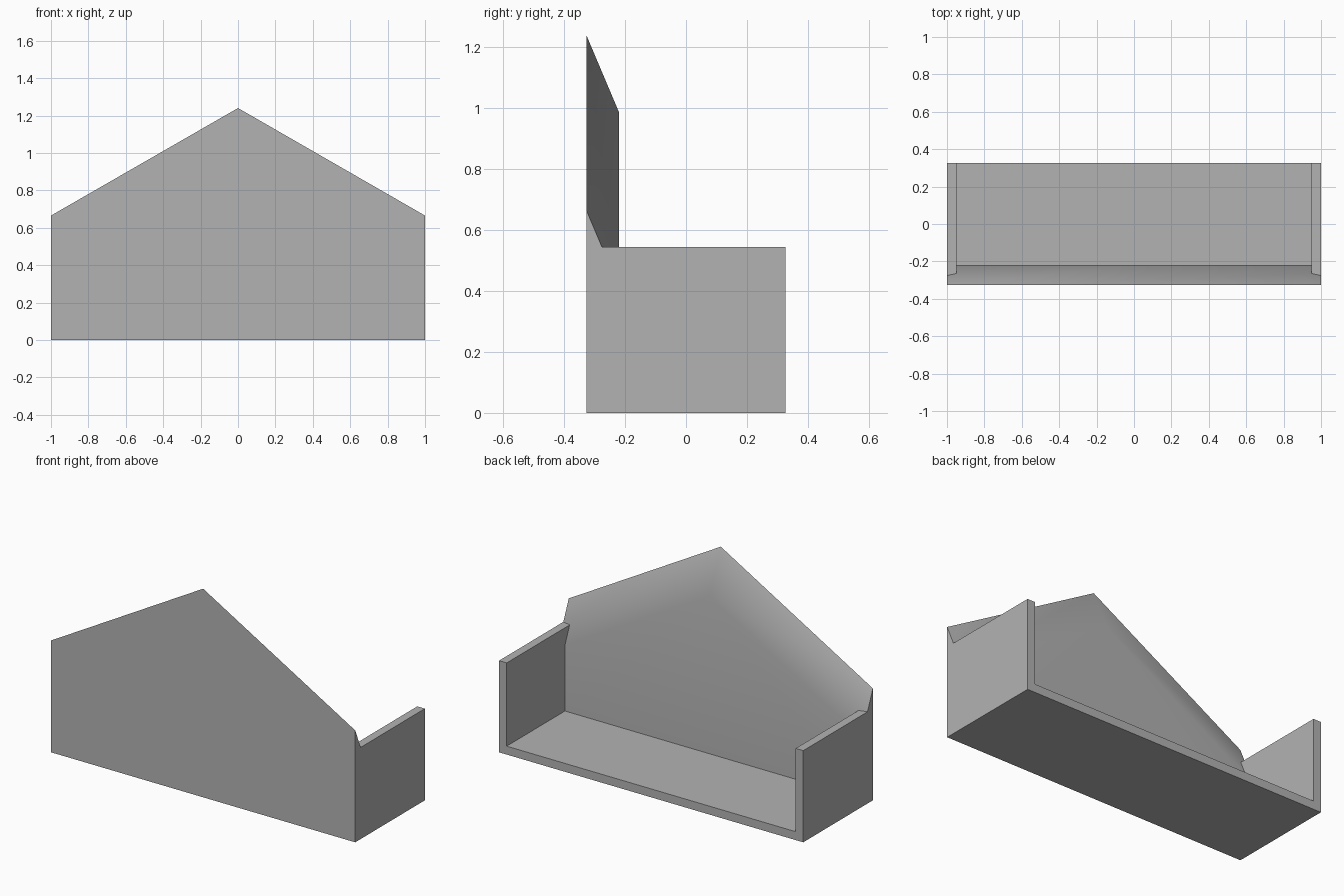
import bpy
import bmesh

if "Cube" in bpy.data.objects:
    bpy.data.objects.remove(bpy.data.objects["Cube"], do_unlink=True)

grey = bpy.data.materials.new("plain grey")
grey.use_nodes = True
grey.diffuse_color = (0.45, 0.45, 0.45, 1)
grey.node_tree.nodes["Principled BSDF"].inputs["Base Color"].default_value = grey.diffuse_color

HALF_WIDTH, WALL = 1.0, 0.05
FRONT, INNER, BACK = -0.327, -0.22, 0.327
WALL_TOP, EAVE, PEAK, DROP = 0.545, 0.665, 1.24, 0.253


def loft(name, ring_a, ring_b):
    """Closed solid between two matching outlines."""
    bm = bmesh.new()
    a = [bm.verts.new(p) for p in ring_a]
    b = [bm.verts.new(p) for p in ring_b]
    bm.faces.new(a)
    bm.faces.new(b[::-1])
    n = len(a)
    for i in range(n):
        j = (i + 1) % n
        bm.faces.new((a[j], a[i], b[i], b[j]))
    bmesh.ops.recalc_face_normals(bm, faces=bm.faces)
    mesh = bpy.data.meshes.new(name)
    bm.to_mesh(mesh)
    bm.free()
    mesh.materials.append(grey)
    obj = bpy.data.objects.new(name, mesh)
    bpy.context.collection.objects.link(obj)
    return obj


def gable(y, drop):
    w = HALF_WIDTH
    return [(-w, y, 0), (w, y, 0), (w, y, EAVE - drop),
            (0, y, PEAK - drop), (-w, y, EAVE - drop)]


# Gabled front panel with its top edges sloping down towards the inside
panel = loft("front_panel", gable(FRONT, 0), gable(INNER, DROP))
bpy.ops.object.select_all(action="DESELECT")
panel.select_set(True)
bpy.context.view_layer.objects.active = panel
bpy.ops.object.shade_smooth_by_angle()
weighted = panel.modifiers.new("weighted_normals", "WEIGHTED_NORMAL")
weighted.keep_sharp = True

# Side walls, notched to fit the slope of the panel
notch = FRONT + (EAVE - WALL_TOP) * (INNER - FRONT) / DROP
side = [(INNER, 0), (BACK, 0), (BACK, WALL_TOP), (notch, WALL_TOP), (INNER, EAVE - DROP)]
for name, s in (("left_wall", 1), ("right_wall", -1)):
    outer, inner = s * HALF_WIDTH, s * (HALF_WIDTH - WALL)
    loft(name, [(outer, y, z) for y, z in side], [(inner, y, z) for y, z in side])

# Floor between the walls, open at the back
w = HALF_WIDTH - WALL
base = [(-w, INNER), (w, INNER), (w, BACK), (-w, BACK)]
loft("floor", [(x, y, 0) for x, y in base], [(x, y, WALL) for x, y in base])
